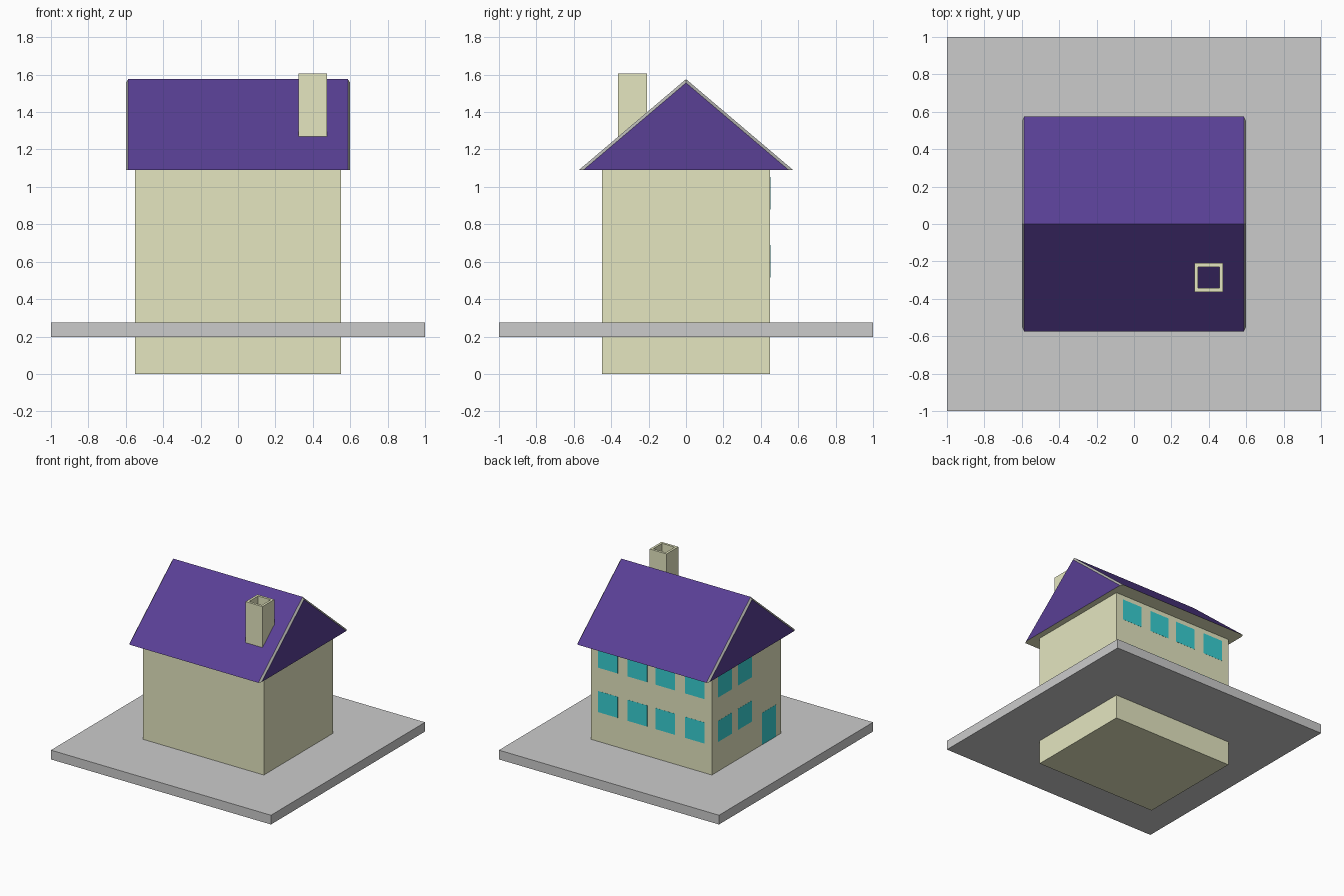
import bpy, bmesh

if "Cube" in bpy.data.objects:
    bpy.data.objects.remove(bpy.data.objects["Cube"])


def material(name, rgb):
    m = bpy.data.materials.new(name)
    m.diffuse_color = (*rgb, 1)
    m.use_nodes = True
    m.node_tree.nodes["Principled BSDF"].inputs["Base Color"].default_value = m.diffuse_color
    return m


WALL = material("wall_cream", (0.78, 0.79, 0.53))
NAVY = material("roof_navy", (0.10, 0.05, 0.30))
GREY = material("trim_grey", (0.45, 0.45, 0.43))
TEAL = material("glass_teal", (0.04, 0.63, 0.65))


def finish(name, bm, *mats):
    bmesh.ops.recalc_face_normals(bm, faces=bm.faces)
    me = bpy.data.meshes.new(name)
    bm.to_mesh(me)
    bm.free()
    for m in mats:
        me.materials.append(m)
    ob = bpy.data.objects.new(name, me)
    bpy.context.collection.objects.link(ob)
    return ob


def box_bm(x0, x1, y0, y1, z0, z1):
    bm = bmesh.new()
    bmesh.ops.create_cube(bm, size=1)
    for v in bm.verts:
        v.co = (x1 if v.co.x > 0 else x0, y1 if v.co.y > 0 else y0,
                z1 if v.co.z > 0 else z0)
    return bm


# Ground slab and house body
finish("ground_slab", box_bm(-1, 1, -1, 1, 0.198, 0.274))
finish("house_walls", box_bm(-0.55, 0.55, -0.45, 0.45, 0, 1.089), WALL)

# Roof: triangular prism, ends chamfered along the slopes
EAVE, RIDGE = 1.089, 1.576
bm = bmesh.new()
rings = []
for x, half, top in ((-0.6, 0.55, 1.556), (-0.587, 0.574, RIDGE),
                     (0.587, 0.574, RIDGE), (0.6, 0.55, 1.556)):
    rings.append([bm.verts.new((x, y, z))
                  for y, z in ((-half, EAVE), (half, EAVE), (0, top))])
for r, (a, b) in enumerate(zip(rings, rings[1:])):
    for i in range(3):
        j = (i + 1) % 3
        f = bm.faces.new((a[i], a[j], b[j], b[i]))
        # underside matches the walls, chamfers are grey, slopes are navy
        f.material_index = 1 if i == 0 else (0 if r == 1 else 2)
for ring in (rings[0], rings[-1]):
    bm.faces.new(ring)
finish("roof", bm, NAVY, WALL, GREY)

# Chimney: hollow square stack whose base is buried in the roof
bm = box_bm(0.323, 0.477, -0.363, -0.209, 1.2, 1.605)
bm.faces.ensure_lookup_table()
top = max(bm.faces, key=lambda f: f.calc_center_median().z)
bmesh.ops.inset_region(bm, faces=[top], thickness=0.028)
res = bmesh.ops.extrude_face_region(bm, geom=[top])
moved = [g for g in res["geom"] if isinstance(g, bmesh.types.BMVert)]
bmesh.ops.translate(bm, verts=moved, vec=(0, 0, -0.38))
if top.is_valid:
    bmesh.ops.delete(bm, geom=[top], context='FACES_ONLY')
finish("chimney", bm, WALL)

# Windows: thin panes on the back and left walls, two storeys
W, T = 0.09, 0.001
for floor, z in (("lower", 0.515), ("upper", 0.88)):
    for i, x in enumerate((-0.395, -0.127, 0.127, 0.395)):
        finish(f"back_window_{floor}_{i + 1}",
               box_bm(x - W, x + W, 0.449, 0.45 + T, z, z + 0.173), TEAL)
    for i, y in enumerate((0.28, 0.02)):
        finish(f"left_window_{floor}_{i + 1}",
               box_bm(-0.55 - T, -0.549, y - W, y + W, z, z + 0.173), TEAL)

# Door on the left wall
finish("door", box_bm(-0.55 - T, -0.549, -0.29 - W, -0.29 + W, 0.27, 0.535), TEAL)
